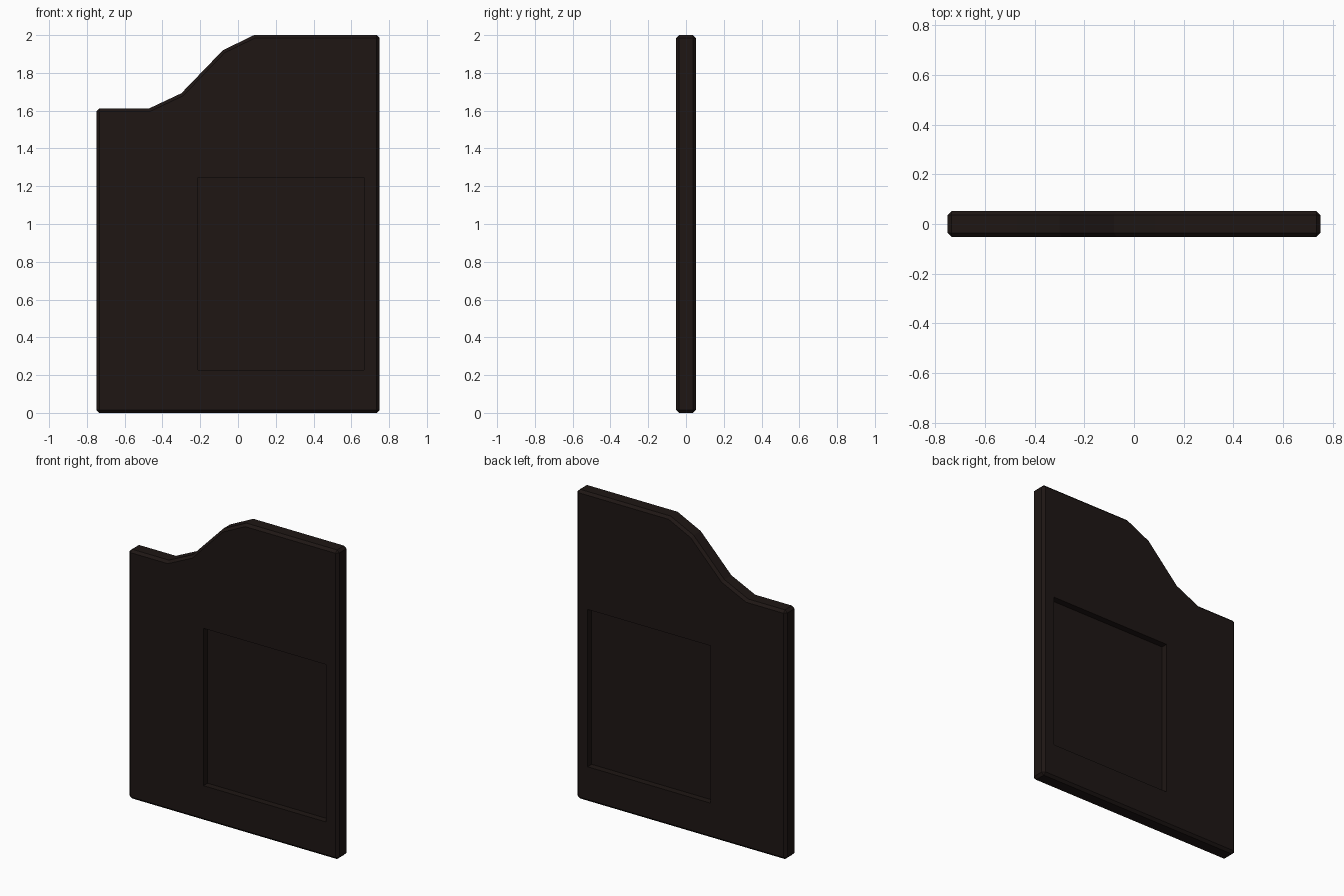
import bpy, bmesh

if "Cube" in bpy.data.objects:
    bpy.data.objects.remove(bpy.data.objects["Cube"])

HALF = 0.052       # half thickness of the slab
CHAMFER = 0.016
RECESS = 0.042     # depth of the sunken panel on each face

wood = bpy.data.materials.new("dark_wood")
wood.diffuse_color = (0.013, 0.008, 0.007, 1)
wood.use_nodes = True
wood.node_tree.nodes["Principled BSDF"].inputs["Base Color"].default_value = wood.diffuse_color


def prism(name, profile, y0, y1):
    """Extrude an (x, z) outline from y0 to y1."""
    bm = bmesh.new()
    face = bm.faces.new([bm.verts.new((x, y0, z)) for x, z in profile])
    ext = bmesh.ops.extrude_face_region(bm, geom=[face])
    verts = [v for v in ext["geom"] if isinstance(v, bmesh.types.BMVert)]
    bmesh.ops.translate(bm, verts=verts, vec=(0, y1 - y0, 0))
    bmesh.ops.recalc_face_normals(bm, faces=bm.faces)
    mesh = bpy.data.meshes.new(name)
    bm.to_mesh(mesh)
    bm.free()
    obj = bpy.data.objects.new(name, mesh)
    bpy.context.collection.objects.link(obj)
    return obj


# Slab with the stepped, curved top edge and chamfered rim
outline = [(-0.75, 0), (0.75, 0), (0.75, 2), (0.085, 2), (-0.08, 1.92),
           (-0.30, 1.692), (-0.47, 1.612), (-0.75, 1.612)]
slab = prism("partition_slab", outline, -HALF, HALF)
slab.data.materials.append(wood)
bevel = slab.modifiers.new("chamfer", "BEVEL")
bevel.width = CHAMFER
bevel.segments = 1
bevel.limit_method = "ANGLE"
bevel.angle_limit = 0.6

# Sunken rectangular panel on the front and back
x0, x1, z0, z1 = -0.211, 0.668, 0.228, 1.246
rect = [(x0, z0), (x1, z0), (x1, z1), (x0, z1)]
for side, label in ((-1, "front"), (1, "back")):
    cutter = prism(label + "_panel_cutter", rect,
                   side * (HALF - RECESS), side * (HALF + 0.1))
    cutter.data.materials.append(wood)
    cutter.hide_render = True
    cutter.display_type = "WIRE"
    cut = slab.modifiers.new(label + "_recess", "BOOLEAN")
    cut.operation = "DIFFERENCE"
    cut.solver = "EXACT"
    cut.object = cutter

# Bake the modifiers and drop the cutters
bpy.context.view_layer.update()
baked = bpy.data.meshes.new_from_object(
    slab.evaluated_get(bpy.context.evaluated_depsgraph_get()))
slab.modifiers.clear()
slab.data = baked
for obj in [o for o in bpy.data.objects if o.name.endswith("_cutter")]:
    bpy.data.objects.remove(obj)
